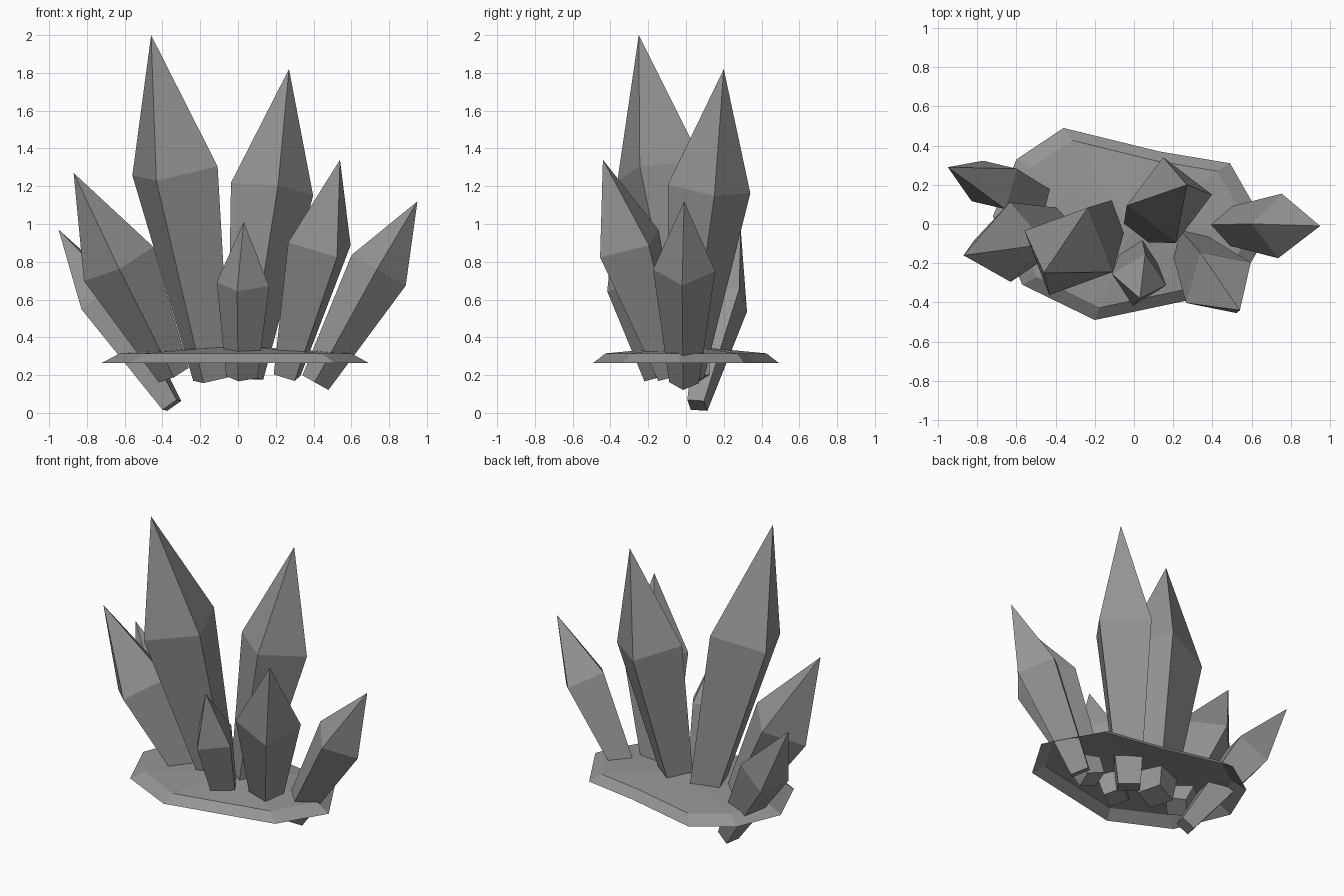
import bpy
import bmesh
from mathutils import Vector

default_cube = bpy.data.objects.get("Cube")
if default_cube:
    bpy.data.objects.remove(default_cube, do_unlink=True)


def make_material(name, color):
    material = bpy.data.materials.new(name)
    material.use_nodes = True
    material.diffuse_color = color
    material.node_tree.nodes["Principled BSDF"].inputs["Base Color"].default_value = color
    return material


stone = make_material("grey stone", (0.3, 0.3, 0.3, 1))


def finish(bm, name):
    """Turn the bmesh into a flat shaded stone object."""
    bmesh.ops.recalc_face_normals(bm, faces=bm.faces)
    mesh = bpy.data.meshes.new(name)
    bm.to_mesh(mesh)
    bm.free()
    mesh.materials.append(stone)
    part = bpy.data.objects.new(name, mesh)
    bpy.context.collection.objects.link(part)
    return part


def bridge(bm, lower, upper):
    """Join two closed loops of equal length with quads."""
    count = len(lower)
    for i in range(count):
        j = (i + 1) % count
        bm.faces.new((lower[i], lower[j], upper[j], upper[i]))


def fan(bm, loop, point):
    """Close a loop with triangles meeting at one point."""
    apex = bm.verts.new(point)
    for i, vert in enumerate(loop):
        bm.faces.new((vert, loop[(i + 1) % len(loop)], apex))


def crystal(name, foot, tip, corner, waist, radius, taper=0.43):
    """Square shaft widening from foot to waist, then a pointed tip.
    The corner vector tells which way one edge of the shaft faces."""
    foot, tip, corner = Vector(foot), Vector(tip), Vector(corner)
    axis = (tip - foot).normalized()
    side = (corner - axis * corner.dot(axis)).normalized()
    across = axis.cross(side)
    spokes = [side, across, -side, -across]
    middle = foot.lerp(tip, waist)

    bm = bmesh.new()
    bottom = [bm.verts.new(foot + s * radius * taper) for s in spokes]
    belt = [bm.verts.new(middle + s * radius) for s in spokes]
    bm.faces.new(bottom)
    bridge(bm, bottom, belt)
    fan(bm, belt, tip)
    return finish(bm, name)


def base_plate(name, outline, rim_z, shoulder_z, top_z, inset):
    """Open shell: sloping rim, then a barely domed top."""
    bm = bmesh.new()
    rim = [bm.verts.new((x, y, rim_z)) for x, y in outline]
    shoulder = [bm.verts.new((x * inset, y * inset, shoulder_z)) for x, y in outline]
    bridge(bm, rim, shoulder)
    fan(bm, shoulder, (0, 0, top_z))
    return finish(bm, name)


# Rock plate that the crystals grow through
plate_outline = [(-.36, .49), (-.6, .33), (-.72, .04), (-.57, -.31), (-.2, -.49),
                 (.51, -.34), (.69, -.04), (.49, .31), (.13, .37)]
base_plate("base_plate", plate_outline, rim_z=.265, shoulder_z=.315, top_z=.355, inset=.87)

# Two tall crystals in the middle
crystal("tall_right_crystal", foot=(-.14, .03, .18), tip=(-.46, -.25, 2),
        corner=(-.23, .09, .05), waist=.605, radius=.25)
crystal("tall_left_crystal", foot=(.04, 0, .19), tip=(.27, .2, 1.82),
        corner=(.2, .02, -.09), waist=.61, radius=.222)

# Leaning crystals on the model's left side
crystal("outer_left_crystal", foot=(.41, -.01, .16), tip=(.95, -.01, 1.12),
        corner=(.01, -.17, .04), waist=.62, radius=.165, taper=.48)
crystal("front_left_crystal", foot=(.26, -.08, .2), tip=(.54, -.44, 1.34),
        corner=(.11, -.18, -.05), waist=.61, radius=.195)

# Leaning crystals on the model's right side
crystal("outer_right_crystal", foot=(-.35, .06, .04), tip=(-.95, .29, .97),
        corner=(-.14, -.07, -.01), waist=.605, radius=.152)
crystal("front_right_crystal", foot=(-.34, -.01, .2), tip=(-.87, -.16, 1.27),
        corner=(-.18, .01, -.09), waist=.55, radius=.205)

# Small crystal at the front
crystal("small_front_crystal", foot=(.02, -.14, .19), tip=(.03, -.38, 1.01),
        corner=(.135, -.04, .03), waist=.6, radius=.142, taper=.6)
